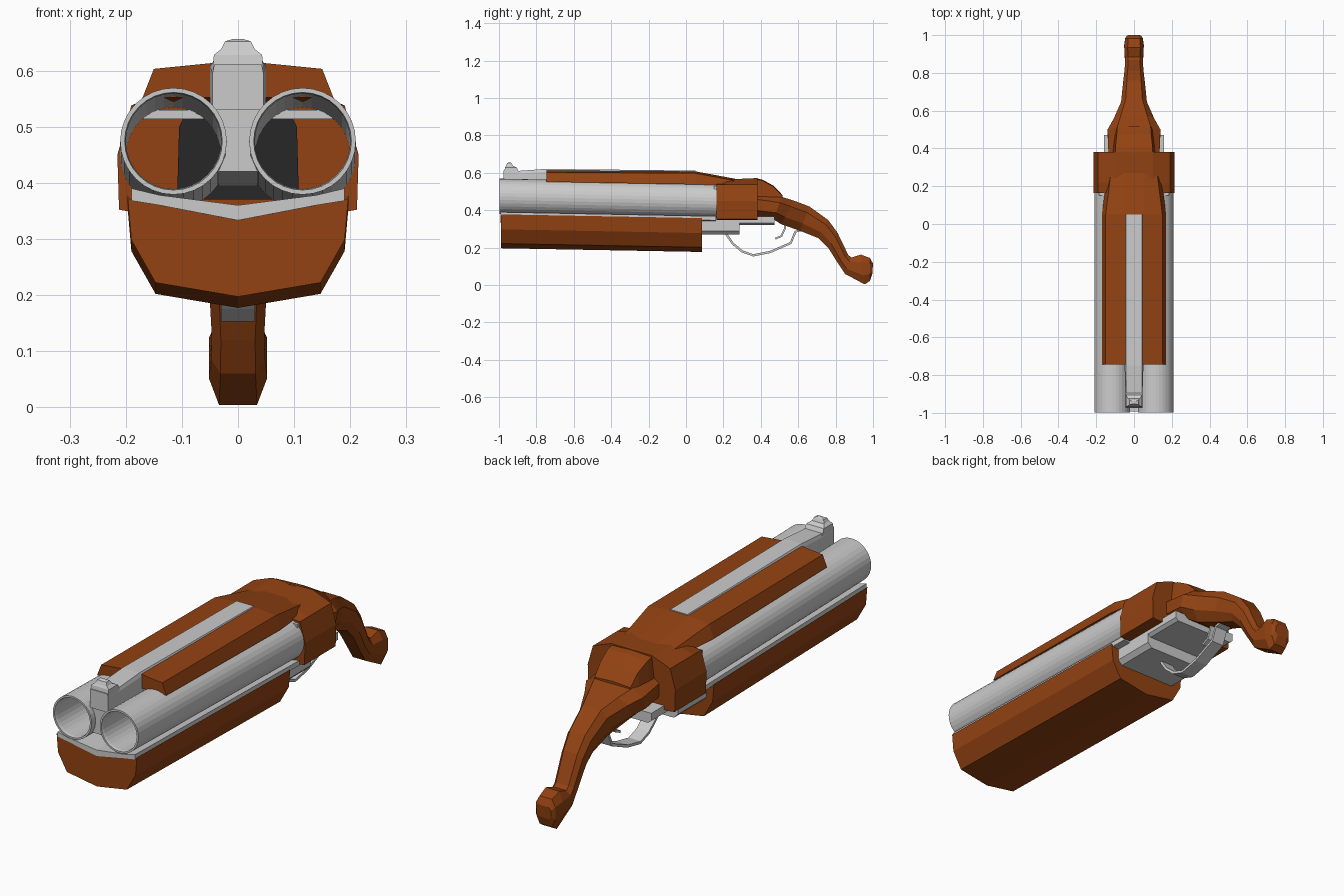
import bpy, bmesh, math
from mathutils import Vector

wood = bpy.data.materials.new("wood")
wood.diffuse_color = (0.29, 0.055, 0.006, 1)
dark = bpy.data.materials.new("dark")
dark.diffuse_color = (0.02, 0.02, 0.02, 1)


def loft(name, rings, mat=None, looped=False):
    """Skin a list of equal-length point rings; cap the ends or join last to first."""
    bm = bmesh.new()
    vs = [[bm.verts.new(p) for p in r] for r in rings]
    n = len(vs[0])
    pairs = list(zip(vs, vs[1:])) + ([(vs[-1], vs[0])] if looped else [])
    for a, b in pairs:
        for i in range(n):
            j = (i + 1) % n
            bm.faces.new((a[i], a[j], b[j], b[i]))
    if not looped:
        bm.faces.new(vs[0])
        bm.faces.new(vs[-1])
    bmesh.ops.recalc_face_normals(bm, faces=bm.faces)
    me = bpy.data.meshes.new(name)
    bm.to_mesh(me)
    bm.free()
    ob = bpy.data.objects.new(name, me)
    bpy.context.collection.objects.link(ob)
    if mat:
        me.materials.append(mat)
    return ob


def sym(y, half, dz=0.0):
    """Mirror a half outline (x, z), listed top to bottom, into a ring at y."""
    full = half + [(-x, z) for x, z in reversed(half) if x > 0]
    return [(x, y, z + dz) for x, z in full]


def strap(name, path, half_w, thick, mat=None):
    """Flat band following a (y, z) path."""
    pts = [Vector(p) for p in path]
    rings = []
    for i, p in enumerate(pts):
        d = (pts[min(i + 1, len(pts) - 1)] - pts[max(i - 1, 0)]).normalized()
        o = Vector((-d.y, d.x)) * thick / 2
        a, b = p + o, p - o
        rings.append([(half_w, *a), (half_w, *b), (-half_w, *b), (-half_w, *a)])
    return loft(name, rings, mat)


# Barrels: open tubes sloping slightly down to the rear
def circle(cx, y, cz, r):
    return [(cx + r * math.cos(math.tau * i / 32), y, cz + r * math.sin(math.tau * i / 32))
            for i in range(32)]

for side, cx in (("left", -0.115), ("right", 0.115)):
    loft(side + "_barrel", [circle(cx, -0.998, 0.474, 0.095), circle(cx, 0.18, 0.449, 0.095),
                            circle(cx, 0.18, 0.449, 0.085), circle(cx, -0.985, 0.474, 0.085),
                            circle(cx, -0.998, 0.474, 0.087)], looped=True)

# Web between the barrels and the top rib
web = [(0, 0.56), (0.045, 0.56), (0.045, 0.53), (0.022, 0.49), (0.022, 0.45), (0.035, 0.42), (0, 0.42)]
loft("barrel_web", [sym(-0.97, web), sym(0.16, web, -0.025)])
loft("top_rib", [sym(y, [(0, z), (0.042, z), (w, z - 0.015), (w, 0.53), (0, 0.53)])
                 for y, z, w in ((-0.975, 0.612, 0.045), (-0.9, 0.61, 0.045),
                                 (-0.75, 0.621, 0.05), (0.05, 0.612, 0.05))])

# Front sight
loft("front_sight", [[(w, a, z), (w, b, z), (-w, b, z), (-w, a, z)] for a, b, z, w in
     ((-0.972, -0.89, 0.60, 0.045), (-0.968, -0.905, 0.628, 0.043), (-0.962, -0.925, 0.638, 0.03),
      (-0.956, -0.932, 0.652, 0.023), (-0.948, -0.938, 0.656, 0.01))])

# Wooden cover over the barrels, tapering into the receiver
loft("top_cover", [sym(y, [(0, z), (0.05, z), (w - 0.02, z - 0.01), (w, b), (0, b)])
                   for y, z, w, b in ((-0.745, 0.613, 0.17, 0.552), (0.05, 0.608, 0.17, 0.538),
                                      (0.27, 0.567, 0.142, 0.53), (0.37, 0.565, 0.12, 0.52))], wood)

# Fore-end under the barrels, with its liner plate
fore = [(0, 0.335), (0.14, 0.362), (0.192, 0.37), (0.197, 0.378), (0.19, 0.298), (0.147, 0.222), (0, 0.197)]
loft("fore_end", [sym(-0.99, fore), sym(0.085, fore, -0.02)], wood)
liner = [(0, 0.36), (0.14, 0.378), (0.19, 0.39), (0.19, 0.368), (0.14, 0.36), (0, 0.333)]
loft("liner_plate", [sym(-0.993, liner), sym(0.16, liner, -0.022)])

# Receiver block
loft("receiver", [sym(y, [(0, t), (0.1, t), (0.19, 0.538), (0.215, 0.45), (0.212, 0.352), (0.19, 0.348), (0, 0.355)])
                  for y, t in ((0.163, 0.545), (0.22, 0.565), (0.382, 0.572))], wood)
loft("breech_plate", [sym(y, [(0, 0.53), (0.09, 0.53), (0.105, 0.5), (0.108, 0.39), (0.06, 0.37), (0, 0.37)])
                      for y in (0.157, 0.17)], dark)
loft("breech_bar", [sym(y, [(0, 0.53), (0.185, 0.53), (0.185, 0.514), (0, 0.514)]) for y in (0.15, 0.165)])

# Metal frame below the receiver
loft("lower_frame", [sym(y, [(0, 0.358), (0.16, 0.358), (0.16, 0.29), (0.14, 0.27), (0, 0.27)])
                     for y in (0.02, 0.285)])
loft("rear_frame", [sym(y, [(0, 0.366), (0.16, 0.366), (0.16, 0.332), (0.145, 0.32), (0, 0.32)])
                    for y in (0.28, 0.472)])

# Raised tang cap behind the receiver
loft("tang_cap", [sym(y, [(0, z), (w, z - 0.005), (w + 0.012, b), (0, b)]) for y, z, w, b in
     ((0.37, 0.573, 0.1, 0.47), (0.41, 0.563, 0.098, 0.46), (0.47, 0.53, 0.092, 0.45),
      (0.515, 0.482, 0.088, 0.44))], wood)

# Grip: eight-sided sections between a top and a bottom point, ending in a knob
grip = [(0.37, 0.492, 0.37, 0.36, 0.135), (0.51, 0.472, 0.47, 0.35, 0.14), (0.575, 0.452, 0.51, 0.325, 0.107),
        (0.66, 0.42, 0.61, 0.29, 0.068), (0.76, 0.348, 0.71, 0.25, 0.058), (0.81, 0.28, 0.76, 0.20, 0.052),
        (0.868, 0.16, 0.81, 0.12, 0.047), (0.885, 0.147, 0.85, 0.06, 0.048), (0.935, 0.163, 0.955, 0.004, 0.052),
        (0.983, 0.145, 0.983, 0.022, 0.047), (1.0, 0.115, 0.996, 0.06, 0.036)]
shape = [(0.65, 1), (1, 0.75), (1, 0.3), (0.65, 0)]
rings = []
for ty, tz, by, bz, w in grip:
    top, bot = Vector((ty, tz)), Vector((by, bz))
    half = [(f * w, *bot.lerp(top, t)) for f, t in shape]
    rings.append(half + [(-x, y, z) for x, y, z in reversed(half)])
loft("grip", rings, wood)

# Trigger guard and trigger
strap("trigger_guard", [(0.21, 0.28), (0.25, 0.222), (0.3, 0.18), (0.36, 0.159), (0.45, 0.177),
                        (0.56, 0.225), (0.585, 0.285), (0.62, 0.295)], 0.03, 0.012)
strap("trigger", [(0.535, 0.335), (0.528, 0.3), (0.51, 0.262), (0.478, 0.248)], 0.014, 0.01)
